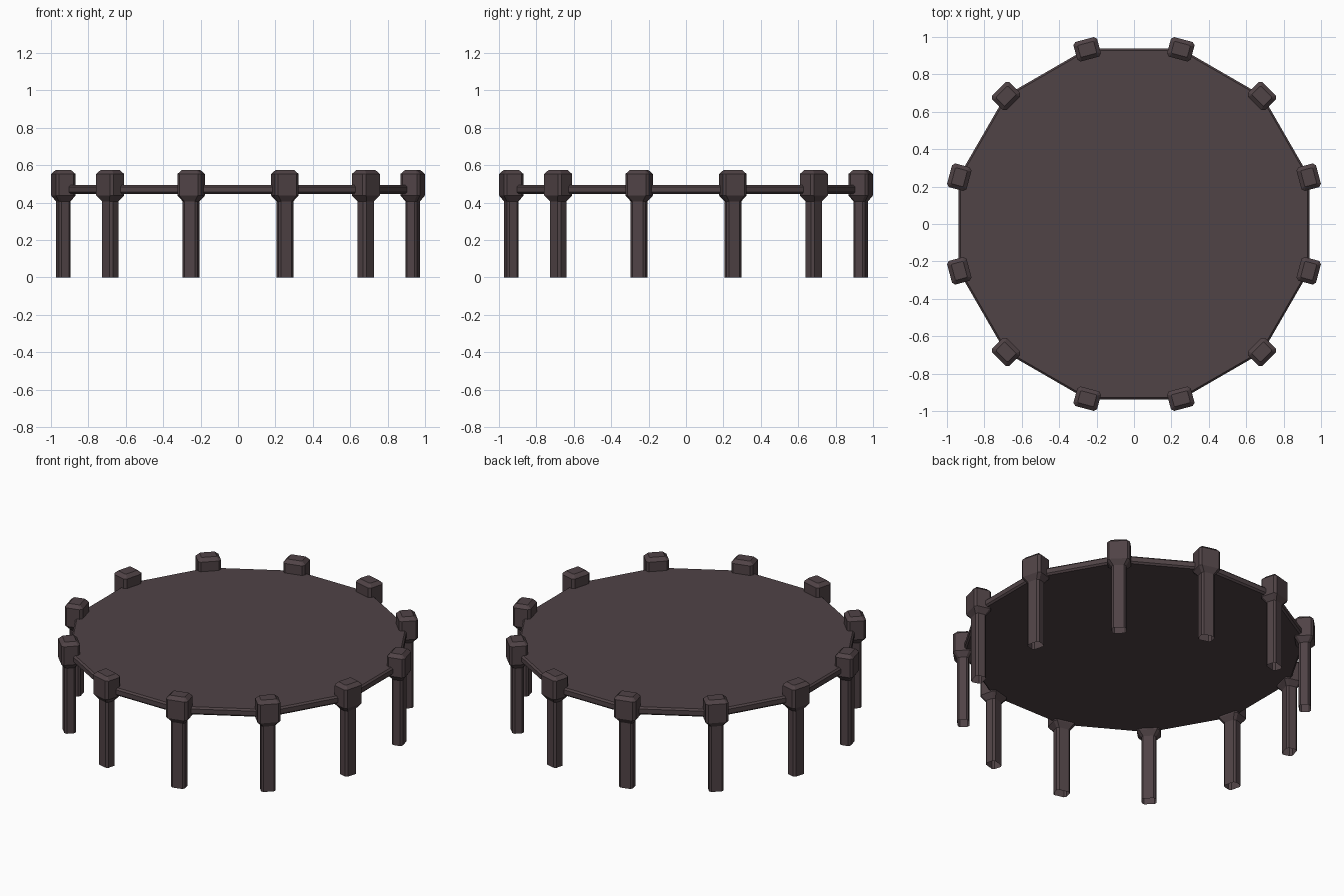
import bpy, bmesh, math

if "Cube" in bpy.data.objects:
    bpy.data.objects.remove(bpy.data.objects["Cube"])

wood = bpy.data.materials.new("dark plum brown")
wood.diffuse_color = (0.080, 0.056, 0.061, 1)
wood.use_nodes = True
wood.node_tree.nodes["Principled BSDF"].inputs["Base Color"].default_value = wood.diffuse_color

SIDES = 12
TABLE_RADIUS = 0.971
POST_RADIUS = 0.967


def finish(name, bm):
    mesh = bpy.data.meshes.new(name)
    bm.to_mesh(mesh)
    bm.free()
    mesh.materials.append(wood)
    obj = bpy.data.objects.new(name, mesh)
    bpy.context.collection.objects.link(obj)
    return obj


def stack(bm, rings, close_bottom=True):
    """Join rings of equal point count, from the bottom up."""
    loops = [[bm.verts.new(p) for p in ring] for ring in rings]
    n = len(loops[0])
    for low, high in zip(loops, loops[1:]):
        for i in range(n):
            j = (i + 1) % n
            bm.faces.new((low[i], low[j], high[j], high[i]))
    if close_bottom:
        bm.faces.new(loops[0][::-1])
    bm.faces.new(loops[-1])


def chamfered_rect(depth, width, c, z):
    a, b = depth / 2, width / 2
    return [(a, -b + c, z), (a, b - c, z), (a - c, b, z), (-a + c, b, z),
            (-a, b - c, z), (-a, -b + c, z), (-a + c, -b, z), (a - c, -b, z)]


def polygon(r, z):
    return [(r * math.cos(math.radians(15 + 30 * i)),
             r * math.sin(math.radians(15 + 30 * i)), z) for i in range(SIDES)]


# Table top: flat twelve-sided slab with chamfered edges
bm = bmesh.new()
stack(bm, [polygon(TABLE_RADIUS + d, z) for d, z in (
    (-0.010, 0.446), (0, 0.456), (0, 0.484), (-0.010, 0.494))])
finish("table_top", bm)

# Posts: slim open-ended leg flaring into a chamfered block head
for i in range(SIDES):
    angle = math.radians(15 + 30 * i)
    bm = bmesh.new()
    stack(bm, [chamfered_rect(*level) for level in (
        (0.066, 0.083, 0.012, 0.0), (0.066, 0.083, 0.012, 0.407),
        (0.108, 0.131, 0.014, 0.438), (0.108, 0.131, 0.014, 0.553),
        (0.066, 0.089, 0.004, 0.573))], close_bottom=False)
    post = finish(f"leg_{i + 1}", bm)
    post.location = (POST_RADIUS * math.cos(angle), POST_RADIUS * math.sin(angle), 0)
    post.rotation_euler.z = angle
